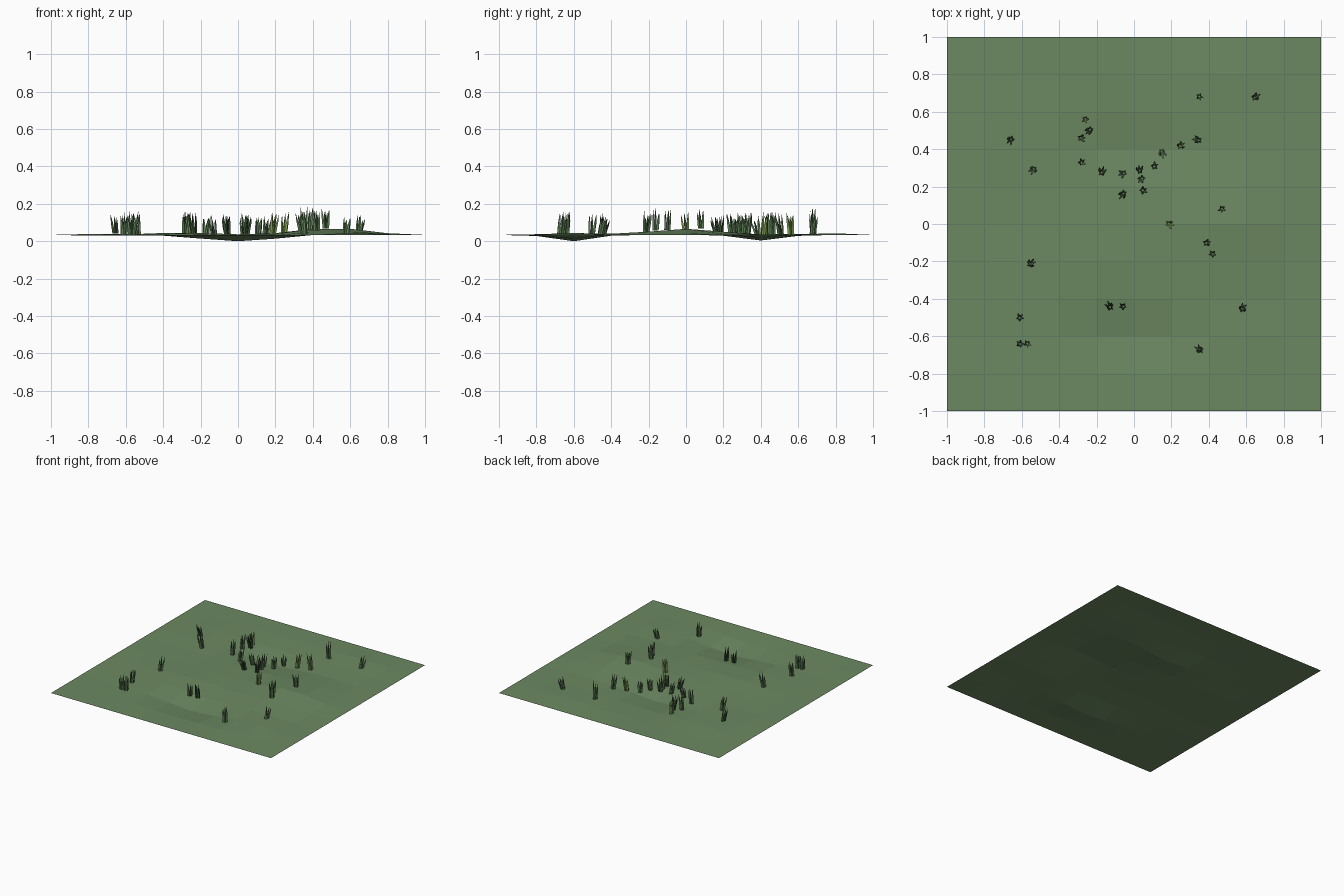
import bpy, bmesh, math, random
from mathutils import Vector

if "Cube" in bpy.data.objects:
    bpy.data.objects.remove(bpy.data.objects["Cube"])

random.seed(4)

def material(name, rgb):
    m = bpy.data.materials.new(name)
    m.diffuse_color = (*rgb, 1)
    m.use_nodes = True
    m.node_tree.nodes["Principled BSDF"].inputs["Base Color"].default_value = m.diffuse_color
    return m

def finish(bm, name, mat):
    mesh = bpy.data.meshes.new(name)
    bm.to_mesh(mesh)
    bm.free()
    mesh.materials.append(mat)
    ob = bpy.data.objects.new(name, mesh)
    bpy.context.collection.objects.link(ob)

# Hills and hollows: x, y, height, spread in x, spread in y
BUMPS = [(0.0, -0.6, -0.034, 0.28, 0.15), (0.0, 0.4, -0.030, 0.25, 0.15),
         (0.5, 0.0, 0.038, 0.25, 0.25), (-0.3, -0.2, 0.012, 0.25, 0.25),
         (0.6, -0.6, 0.010, 0.2, 0.2), (0.5, 0.75, 0.012, 0.2, 0.15),
         (-0.7, 0.5, 0.008, 0.2, 0.2), (-0.7, -0.5, -0.006, 0.2, 0.2)]

def ground_z(x, y):
    fade = min(1, (1 - abs(x)) / 0.2, (1 - abs(y)) / 0.2)
    z = sum(h * math.exp(-((x - a) / sx) ** 2 - ((y - b) / sy) ** 2)
            for a, b, h, sx, sy in BUMPS)
    return 0.036 + fade * z

# Low-poly meadow
bm = bmesh.new()
bmesh.ops.create_grid(bm, x_segments=10, y_segments=10, size=1)
for v in bm.verts:
    v.co.z = ground_z(v.co.x, v.co.y)
low = min(v.co.z for v in bm.verts)
for v in bm.verts:
    v.co.z -= low
finish(bm, "meadow_ground", material("meadow_green", (0.15, 0.25, 0.12)))

# Grass tufts: x, y, blade height
TUFTS = [(-.66, .45, .10), (-.54, .29, .12), (-.28, .33, .12), (-.28, .46, .13),
         (-.26, .56, .12), (-.24, .50, .12), (-.17, .28, .10), (-.06, .27, .11),
         (-.06, .16, .10), (.03, .29, .11), (.04, .24, .11), (.05, .18, .10),
         (.11, .31, .09), (.15, .38, .10), (.25, .42, .12), (.34, .45, .13),
         (.35, .68, .14), (.65, .68, .10), (.47, .08, .11), (.19, 0, .11),
         (.39, -.10, .11), (.42, -.16, .12), (-.55, -.21, .12), (-.61, -.50, .11),
         (-.61, -.64, .12), (-.57, -.64, .12), (-.13, -.44, .10), (-.06, -.44, .11),
         (.58, -.45, .09), (.35, -.67, .12)]
GREENS = [material("grass_dark", (0.05, 0.09, 0.04)),
          material("grass_mid", (0.12, 0.22, 0.10)),
          material("grass_light", (0.22, 0.36, 0.09))]

def add_blade(bm, base, tip, turn, width):
    # three-sided tapered blade, cut to a narrow point
    side = [Vector((math.cos(turn + k * math.tau / 3), math.sin(turn + k * math.tau / 3), 0))
            for k in range(3)]
    rings = [[bm.verts.new(p + s * r) for s in side]
             for p, r in ((base, width), (base.lerp(tip, 0.6), width * 0.75))]
    top = bm.verts.new(tip)
    bm.faces.new(rings[0][::-1])
    for i in range(3):
        j = (i + 1) % 3
        bm.faces.new((rings[0][i], rings[0][j], rings[1][j], rings[1][i]))
        bm.faces.new((rings[1][i], rings[1][j], top))

for n, (x, y, h) in enumerate(TUFTS):
    bm = bmesh.new()
    root = Vector((x, y, max(ground_z(x, y) - low, 0.035)))
    lean = Vector((random.uniform(-.012, .012), random.uniform(-.012, .012), 0))
    start = random.uniform(0, math.tau)
    for k in range(5):
        a = start + k * math.tau / 5
        out = Vector((math.cos(a), math.sin(a), 0))
        tip = root + out * random.uniform(.015, .024) + lean
        tip.z += h * random.uniform(0.75, 1.05)
        add_blade(bm, root + out * 0.010 - lean * 0.5, tip, a, 0.008)
    finish(bm, f"grass_tuft_{n + 1}", GREENS[2 if n in (4, 14, 19) else (0 if n in (0, 5, 8, 11, 26, 27) else 1)])
